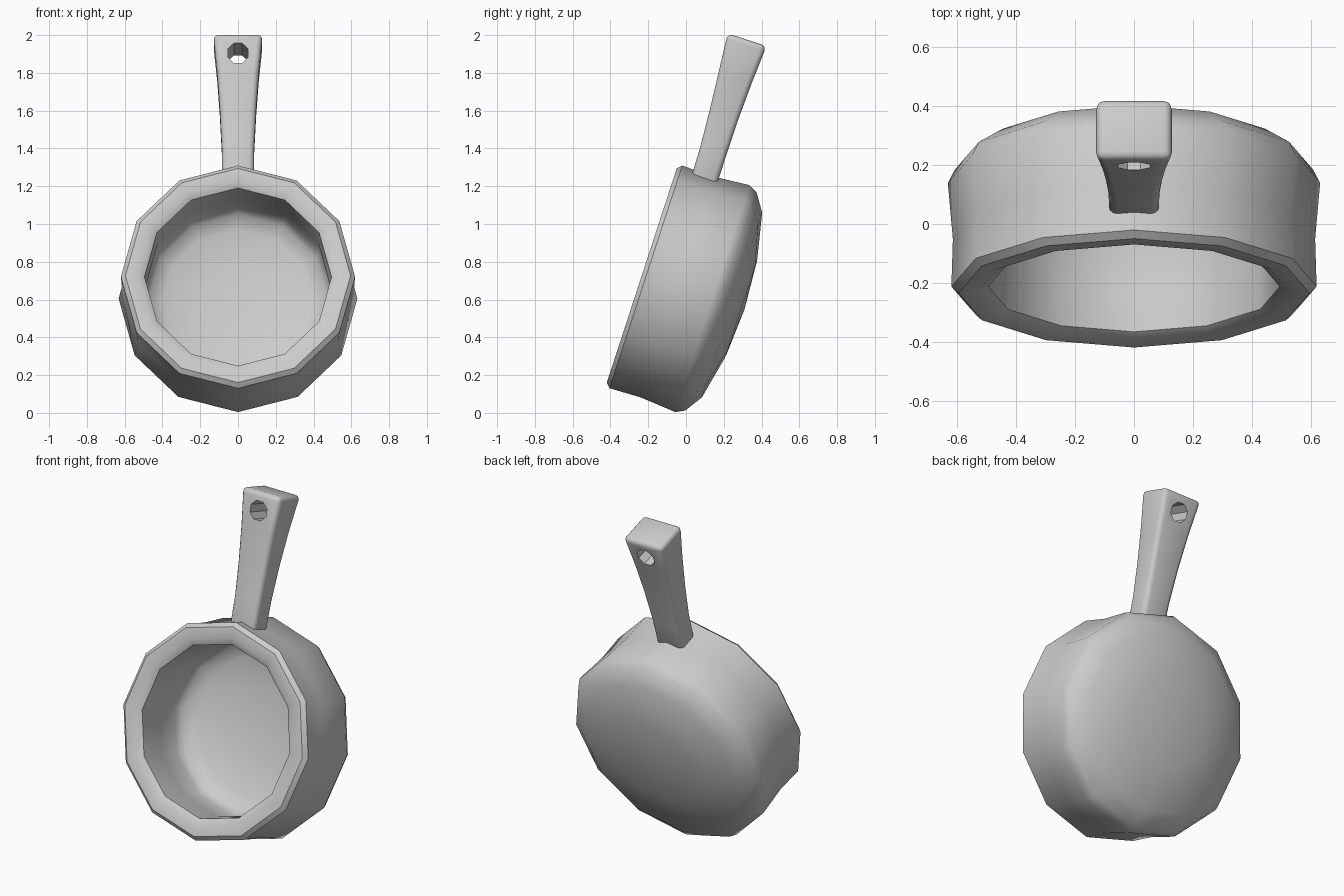
import bpy, bmesh
from math import sin, cos, pi, radians
from mathutils import Matrix

if "Cube" in bpy.data.objects:
    bpy.data.objects.remove(bpy.data.objects["Cube"])

# Pan frame: local y runs along the pan axis (rim to base), local z along the handle
TILT = Matrix.Translation((0, -0.2125, 0.72)) @ Matrix.Rotation(radians(-18.07), 4, 'X')


def finish(bm, name):
    bmesh.ops.recalc_face_normals(bm, faces=bm.faces[:])
    mesh = bpy.data.meshes.new(name)
    bm.to_mesh(mesh)
    bm.free()
    ob = bpy.data.objects.new(name, mesh)
    bpy.context.collection.objects.link(ob)
    ob.matrix_world = TILT
    return ob


def activate(ob):
    bpy.ops.object.select_all(action='DESELECT')
    ob.select_set(True)
    bpy.context.view_layer.objects.active = ob


def bridge(bm, a, b):
    n = len(a)
    for i in range(n):
        bm.faces.new((a[i], a[(i + 1) % n], b[(i + 1) % n], b[i]))


def fan(bm, ring, tip):
    for i in range(len(ring)):
        bm.faces.new((ring[i], ring[(i + 1) % len(ring)], tip))


# Pan bowl: closed 12-sided lathe, (radius, depth) from outer base to inner floor
SIDES = 12
profile = [(0.265, 0.533), (0.514, 0.48), (0.608, 0.418), (0.632, 0.37),
           (0.615, 0.17), (0.62, 0.0), (0.596, -0.023), (0.532, -0.023),
           (0.495, 0.0), (0.49, 0.17), (0.502, 0.34), (0.475, 0.39),
           (0.40, 0.425), (0.21, 0.455)]
bm = bmesh.new()
rings = [[bm.verts.new((r * sin(2 * pi * i / SIDES), d, r * cos(2 * pi * i / SIDES)))
          for i in range(SIDES)] for r, d in profile]
for a, b in zip(rings, rings[1:]):
    bridge(bm, a, b)
fan(bm, rings[0], bm.verts.new((0, 0.55, 0)))
fan(bm, rings[-1], bm.verts.new((0, 0.465, 0)))
bowl = finish(bm, "pan_bowl")
activate(bowl)
bpy.ops.object.shade_smooth_by_angle(angle=radians(40))

# Handle: flaring square loft, (height, front, back, half width)
sections = [(0.53, 0.066, 0.206, 0.085), (0.75, 0.060, 0.205, 0.086),
            (0.95, 0.047, 0.207, 0.096), (1.15, 0.030, 0.215, 0.110),
            (1.36, 0.012, 0.228, 0.131)]
bm = bmesh.new()
rings = [[bm.verts.new(c) for c in ((-w, f, s), (w, f, s), (w, b, s), (-w, b, s))]
         for s, f, b, w in sections]
for a, b in zip(rings, rings[1:]):
    bridge(bm, a, b)
bm.faces.new(rings[0])
bm.faces.new(rings[-1])
handle = finish(bm, "handle")
bevel = handle.modifiers.new("rounded_edges", 'BEVEL')
bevel.width = 0.028
bevel.segments = 3
bevel.limit_method = 'ANGLE'

# Hanging hole through the handle
bm = bmesh.new()
rot = (Matrix.Translation((0, 0.12, 1.253)) @ Matrix.Rotation(pi / 2, 4, 'X')
       @ Matrix.Rotation(pi / 8, 4, 'Z'))
bmesh.ops.create_cone(bm, cap_ends=True, segments=8, radius1=0.058, radius2=0.058,
                      depth=0.6, matrix=rot)
cutter = finish(bm, "hole_cutter")
cutter.hide_render = True
cut = handle.modifiers.new("hanging_hole", 'BOOLEAN')
cut.operation = 'DIFFERENCE'
cut.solver = 'EXACT'
cut.object = cutter
activate(handle)
for name in ("rounded_edges", "hanging_hole"):
    bpy.ops.object.modifier_apply(modifier=name)
bpy.data.objects.remove(cutter)
bpy.ops.object.shade_smooth_by_angle(angle=radians(40))
